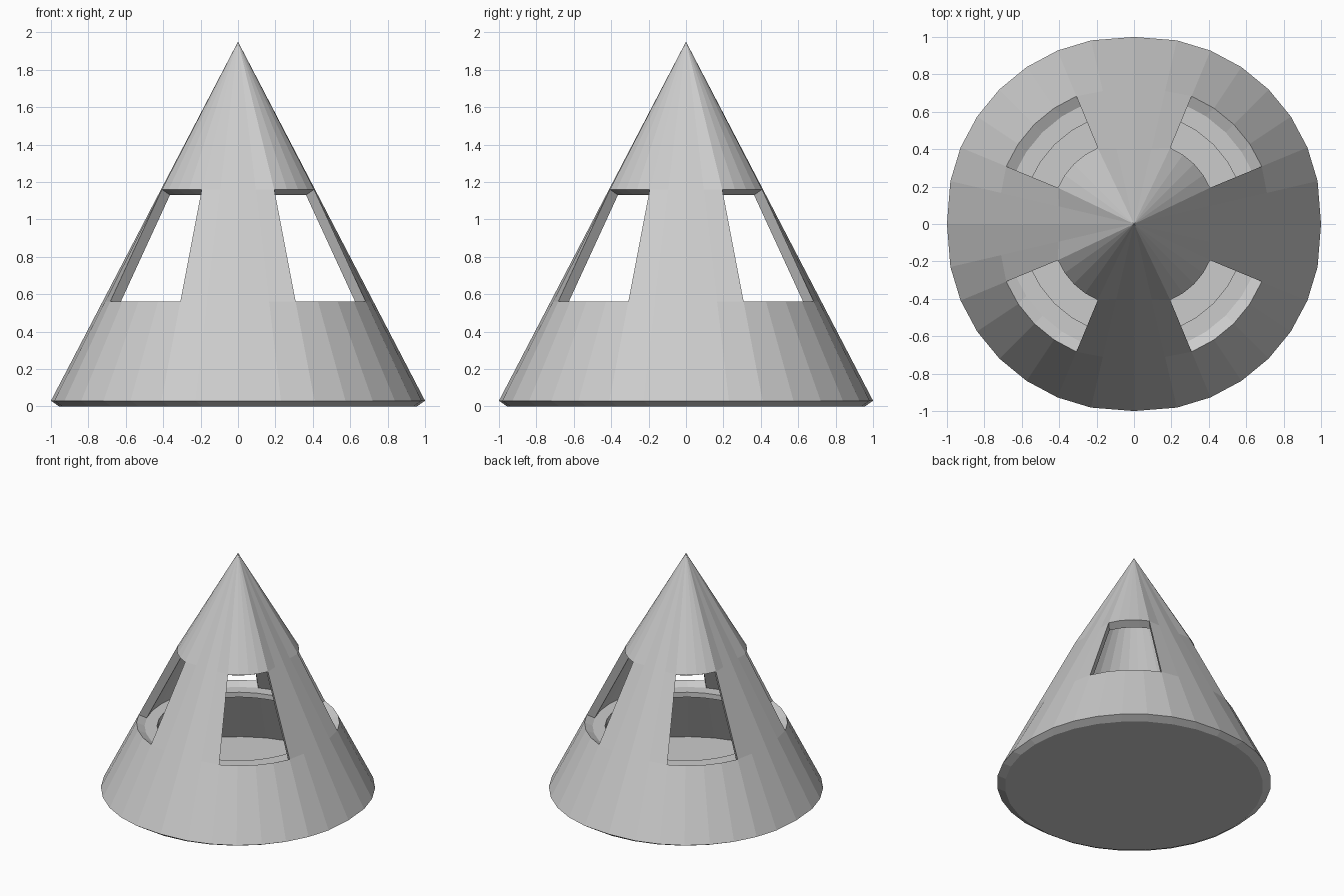
import bpy, bmesh
from math import cos, sin, pi

if "Cube" in bpy.data.objects:
    bpy.data.objects.remove(bpy.data.objects["Cube"])

N = 32                       # sides of the cone
R, H = 0.957, 1.92           # inner skin base radius and height
OFF, LIFT = 0.043, 0.03      # outward and upward skin thickness
LEVELS = [0.0, 0.53, 1.13]   # base, window sill, window lintel


def finish(name, bm, recalc=True):
    if recalc:
        bmesh.ops.recalc_face_normals(bm, faces=bm.faces[:])
    me = bpy.data.meshes.new(name)
    bm.to_mesh(me)
    bm.free()
    ob = bpy.data.objects.new(name, me)
    bpy.context.collection.objects.link(ob)
    return ob


def sign(v):
    return 0 if abs(v) < 1e-6 else (1 if v > 0 else -1)


def inner_point(i, z):
    a, r = 2 * pi * i / N, R * (1 - z / H)
    return (r * cos(a), r * sin(a), z)


def outer_point(i, z):
    # pillar middles run straight from base to tip; the rest is pushed out
    pillar = i % 8 in (0, 1, 7)
    x, y, _ = inner_point(i, 0 if pillar else z)
    x, y = x + OFF * sign(x), y + OFF * sign(y)
    k = 1 - z / H if pillar else 1
    return (x * k, y * k, z + LIFT)


def is_window(i, band):
    return band == 1 and i % 8 in (2, 3, 4, 5)


# hollow cone with four diagonal windows
bm = bmesh.new()
skins = []
for fn in (inner_point, outer_point):
    skins.append([[bm.verts.new(fn(i, z)) for i in range(N)] for z in LEVELS])
tips = [bm.verts.new((0, 0, H)), bm.verts.new((0, 0, H + LIFT))]
for rings, tip in zip(skins, tips):
    for i in range(N):
        j = (i + 1) % N
        for b in range(2):
            if not is_window(i, b):
                bm.faces.new((rings[b][i], rings[b][j], rings[b + 1][j], rings[b + 1][i]))
        bm.faces.new((rings[2][i], rings[2][j], tip))
inn, out = skins
for i in range(N):
    j = (i + 1) % N
    # base rim, then sill and lintel, then window jambs
    bm.faces.new((inn[0][i], inn[0][j], out[0][j], out[0][i]))
    if is_window(i, 1):
        for b in (1, 2):
            bm.faces.new((inn[b][i], inn[b][j], out[b][j], out[b][i]))
    if is_window(i, 1) != is_window(i - 1, 1):
        bm.faces.new((inn[1][i], inn[2][i], out[2][i], out[1][i]))
finish("cone_shell", bm)

# flat floor closing the base
bm = bmesh.new()
bm.faces.new([bm.verts.new(inner_point(-i, 0)) for i in range(N)])
finish("floor", bm, recalc=False)

# inner ledge at sill height
bm = bmesh.new()
section = [(0.60, 0.53), (0.698, 0.53), (0.71, 0.49), (0.60, 0.49)]
loops = [[bm.verts.new((r * cos(2 * pi * i / N), r * sin(2 * pi * i / N), z))
          for i in range(N)] for r, z in section]
for k in range(4):
    a, b = loops[k], loops[(k + 1) % 4]
    for i in range(N):
        j = (i + 1) % N
        bm.faces.new((a[i], a[j], b[j], b[i]))
finish("sill_ledge", bm)
